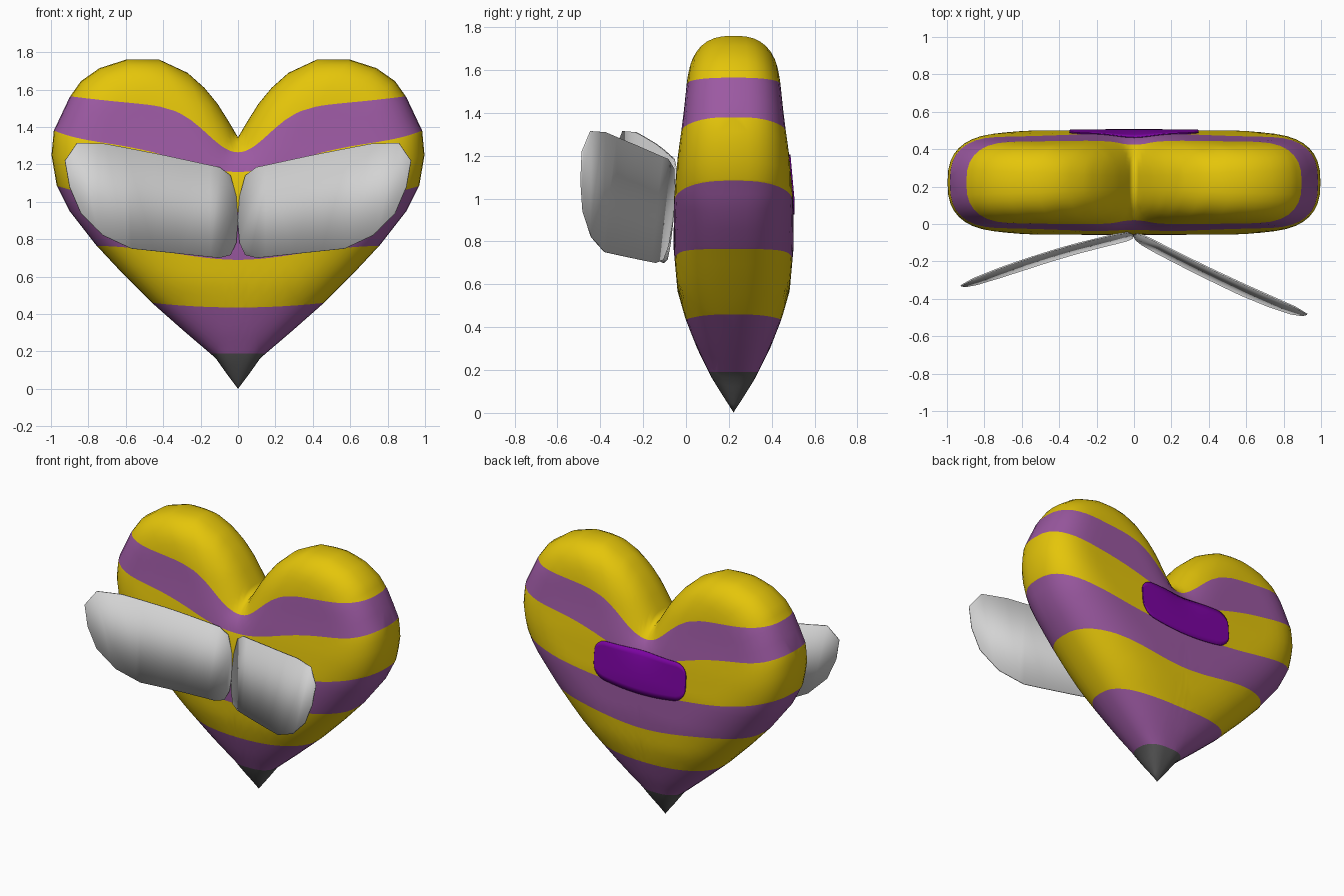
import bpy, bmesh, math
from mathutils import Vector

if "Cube" in bpy.data.objects:
    bpy.data.objects.remove(bpy.data.objects["Cube"])


def material(name, rgb):
    m = bpy.data.materials.new(name)
    m.diffuse_color = (*rgb, 1)
    m.use_nodes = True
    m.node_tree.nodes["Principled BSDF"].inputs["Base Color"].default_value = m.diffuse_color
    return m


YELLOW = material("yellow", (0.78, 0.56, 0.003))
PURPLE = material("soft purple", (0.33, 0.10, 0.36))
DARK = material("dark grey", (0.10, 0.10, 0.10))
GREY = material("light grey", (0.65, 0.65, 0.65))
VIOLET = material("deep violet", (0.20, 0.001, 0.36))


def finish(bm, name, mats, smooth=True):
    bmesh.ops.recalc_face_normals(bm, faces=bm.faces[:])
    me = bpy.data.meshes.new(name)
    for f in bm.faces:
        f.smooth = smooth
    bm.to_mesh(me)
    bm.free()
    for m in mats:
        me.materials.append(m)
    ob = bpy.data.objects.new(name, me)
    bpy.context.collection.objects.link(ob)
    return ob


def cut(bm, co, no):
    bmesh.ops.bisect_plane(bm, geom=bm.verts[:] + bm.edges[:] + bm.faces[:], dist=1e-5,
                           plane_co=co, plane_no=no)


def lerp(table, v):
    for (a, fa), (b, fb) in zip(table, table[1:]):
        if v <= b:
            return fa + (fb - fa) * (v - a) / (b - a)
    return table[-1][1]


# ---- heart profile: half outline, half depth and rounding width by height
HALF = [(0, 0), (0.06, 0.08), (0.12, 0.165), (0.29, 0.31), (0.46, 0.46), (0.62, 0.62),
        (0.76, 0.77), (0.90, 0.95), (0.97, 1.09), (0.997, 1.25), (0.985, 1.38),
        (0.90, 1.56), (0.84, 1.645), (0.74, 1.715), (0.60, 1.76), (0.42, 1.76),
        (0.27, 1.69), (0.18, 1.61), (0.11, 1.525), (0.05, 1.43), (0, 1.345)]
DEPTH = [(0, 0), (0.16, 0.10), (0.30, 0.17), (0.44, 0.225), (0.57, 0.262), (0.77, 0.28),
         (1.0, 0.278), (1.2, 0.26), (1.38, 0.235), (1.6, 0.212), (1.8, 0.20)]
ROUND = [(0, 0.02), (0.16, 0.08), (0.46, 0.31), (0.8, 0.40), (1.2, 0.30), (1.5, 0.24), (1.8, 0.23)]
MID_Y = 0.222
POW = 2.6
loop = HALF + [(-x, z) for x, z in HALF[-2:0:-1]]


def edge_distance(x, z):
    best = 9.0
    for (ax, az), (bx, bz) in zip(loop, loop[1:] + loop[:1]):
        dx, dz = bx - ax, bz - az
        t = max(0, min(1, ((x - ax) * dx + (z - az) * dz) / (dx * dx + dz * dz)))
        best = min(best, math.hypot(x - ax - t * dx, z - az - t * dz))
    return best


def half_depth(x, z):
    q = 1 - min(edge_distance(x, z) / lerp(ROUND, z), 1)
    return lerp(DEPTH, z) * (1 - q ** POW) ** (1 / POW)


# ---- heart body: rings shrinking from the outline to the centre, front and back
bm = bmesh.new()
CZ, RINGS = 0.95, 18
outline = []
for (ax, az), (bx, bz) in zip(loop, loop[1:] + loop[:1]):
    outline += [(ax, az), ((ax + bx) / 2, (az + bz) / 2)]
n = len(outline)
rim = [bm.verts.new((x, MID_Y, z)) for x, z in outline]
for side in (-1, 1):
    prev = rim
    for j in range(RINGS - 1, 0, -1):
        k = math.sin(math.pi / 2 * j / RINGS)
        ring = []
        for x, z in outline:
            px, pz = x * k, CZ + (z - CZ) * k
            ring.append(bm.verts.new((px, MID_Y + side * half_depth(px, pz), pz)))
        for i in range(n):
            bm.faces.new((prev[i], prev[(i + 1) % n], ring[(i + 1) % n], ring[i]))
        prev = ring
    c = bm.verts.new((0, MID_Y + side * half_depth(0, CZ), CZ))
    for i in range(n):
        bm.faces.new((prev[i], prev[(i + 1) % n], c))


# ---- stripe boundaries as height over x, sagging towards the middle
def sag(x, w, p=2):
    return max(0, 1 - abs(x / w) ** p)


def bell(x, w):
    return math.exp(-(x / w) ** 2)


BOUNDS = [lambda x: 0.19,
          lambda x: 0.46 - 0.025 * sag(x, 0.46),
          lambda x: 0.77 - 0.08 * bell(x, 0.45),
          lambda x: 1.085 - 0.14 * sag(x, 0.97),
          lambda x: 1.38 - 0.065 * sag(x, 0.98, 6) - 0.155 * bell(x, 0.43),
          lambda x: 1.565 - 0.06 * sag(x, 0.9) - 0.24 * bell(x, 0.23)]
for b in BOUNDS:
    # flatten the boundary, cut it, then put the heights back
    for v in bm.verts:
        v.co.z -= b(v.co.x)
    cut(bm, (0, 0, 0), (0, 0, 1))
    for v in bm.verts:
        v.co.z += b(v.co.x)
for f in bm.faces:
    p = sum((v.co for v in f.verts), Vector()) / len(f.verts)
    level = sum(p.z > b(p.x) for b in BOUNDS)
    f.material_index = 2 if level == 0 else level % 2
finish(bm, "heart_body", [YELLOW, PURPLE, DARK])

# ---- violet patch on the back, a thin plate following the surface
bm = bmesh.new()
NX, NZ, PW, CORNER = 24, 8, 0.345, 0.08
grid = []
for i in range(NX + 1):
    x = PW * math.sin(math.pi / 2 * (2 * i / NX - 1))
    edge = max(0, (abs(x) - PW + CORNER) / CORNER)
    inset = CORNER * (1 - math.sqrt(max(0, 1 - edge * edge)))
    low = 0.965 - 0.04 * sag(x, PW) + inset
    high = 1.205 - inset
    row = []
    for j in range(NZ + 1):
        z = low + (high - low) * j / NZ
        row.append(bm.verts.new((x, MID_Y + half_depth(x, z) + 0.003, z)))
    grid.append(row)
for i in range(NX):
    for j in range(NZ):
        bm.faces.new((grid[i][j], grid[i][j + 1], grid[i + 1][j + 1], grid[i + 1][j]))
patch = finish(bm, "back_patch", [VIOLET])
mod = patch.modifiers.new("thickness", "SOLIDIFY")
mod.thickness, mod.offset = 0.006, 0

# ---- two wings: one outline, swept forward and bent by different amounts
WING = [(0.0, 0.90), (0.01, 0.78), (0.04, 0.715), (0.10, 0.70), (0.57, 0.75), (0.72, 0.82),
        (0.84, 0.94), (0.90, 1.08), (0.925, 1.22), (0.86, 1.315), (0.71, 1.31),
        (0.40, 1.25), (0.10, 1.185), (0.04, 1.14), (0.01, 1.03)]
for name, side, sweep, tilt, bend in (("right_wing", 1, 0.495, 0.12, -0.015),
                                      ("left_wing", -1, 0.325, 0.10, 0.025)):
    bm = bmesh.new()
    bm.faces.new([bm.verts.new((x, 0, z)) for x, z in WING])
    for x in (0.15, 0.3, 0.45, 0.6, 0.75):
        cut(bm, (x, 0, 0), (1, 0, 0))
    for v in bm.verts:
        x, z = v.co.x, v.co.z
        u = x / 0.925
        v.co = (side * x, -0.052 - sweep * x + tilt * (z - 1) + bend * 4 * u * (1 - u), z)
    wing = finish(bm, name, [GREY])
    mod = wing.modifiers.new("thickness", "SOLIDIFY")
    mod.thickness, mod.offset = 0.008, 0
